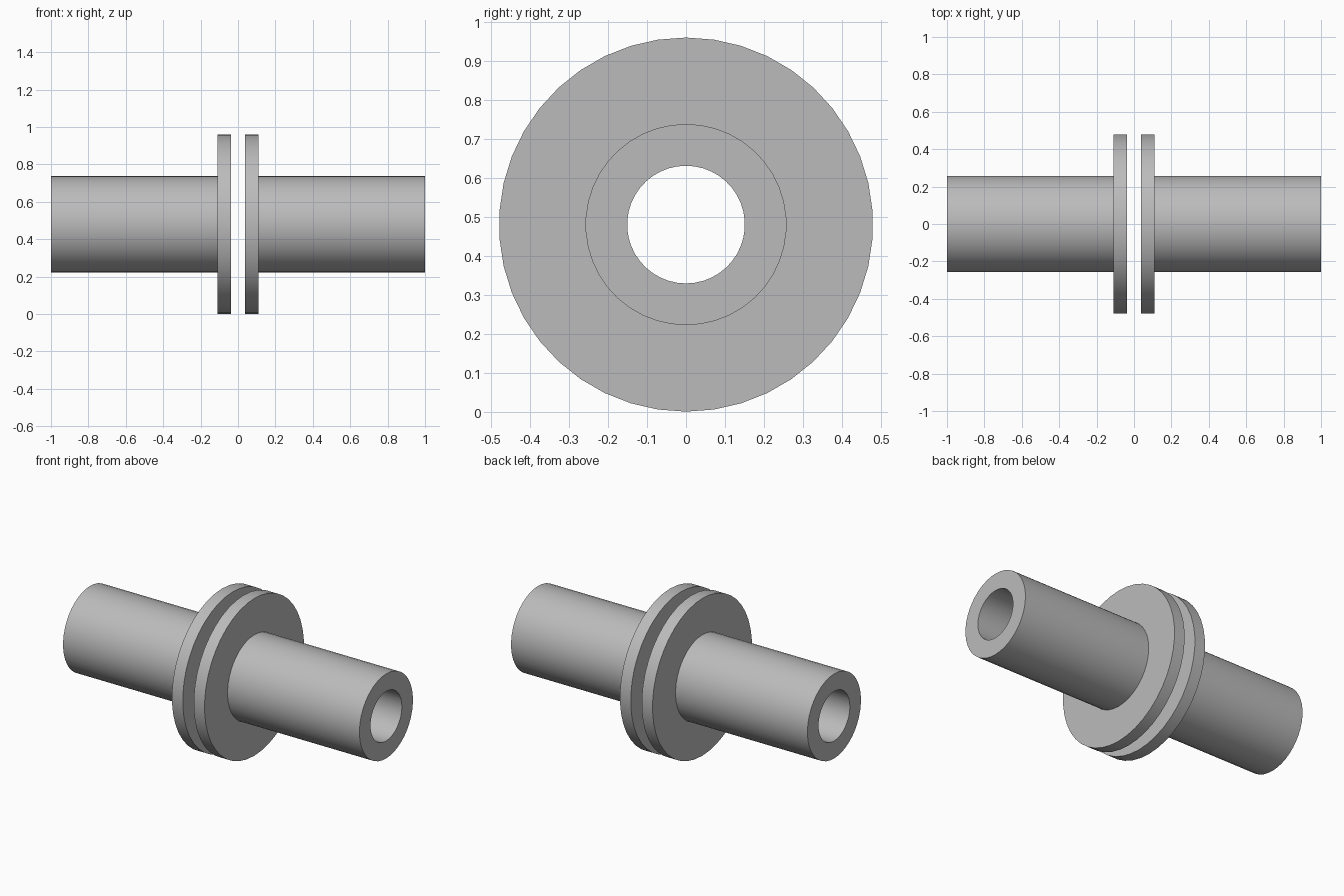
import bpy, bmesh, math
from mathutils import Vector

cube = bpy.data.objects.get("Cube")
if cube:
    bpy.data.objects.remove(cube, do_unlink=True)

SEGMENTS = 42
FLANGE_R, TUBE_R, BORE_R = 0.48, 0.258, 0.151
GAP, FLANGE_END, TUBE_END = 0.037, 0.11, 1.0

# Plain grey metal
metal = bpy.data.materials.new("grey_metal")
metal.use_nodes = True
colour = (0.5, 0.5, 0.5, 1)
metal.diffuse_color = colour
metal.node_tree.nodes["Principled BSDF"].inputs["Base Color"].default_value = colour


def flanged_tube(name, side):
    """Revolve the closed wall section of one flanged pipe about the x axis."""
    section = [(GAP, BORE_R), (GAP, FLANGE_R), (FLANGE_END, FLANGE_R),
               (FLANGE_END, TUBE_R), (TUBE_END, TUBE_R), (TUBE_END, BORE_R)]
    bm = bmesh.new()
    verts = [bm.verts.new((side * x, 0, -r)) for x, r in section]
    edges = [bm.edges.new((verts[i - 1], verts[i])) for i in range(len(verts))]
    bmesh.ops.spin(bm, geom=verts + edges, cent=(0, 0, 0), axis=(1, 0, 0),
                   angle=math.tau, steps=SEGMENTS, use_merge=True)
    bmesh.ops.remove_doubles(bm, verts=bm.verts, dist=1e-5)
    bmesh.ops.recalc_face_normals(bm, faces=bm.faces)
    mesh = bpy.data.meshes.new(name)
    bm.to_mesh(mesh)
    bm.free()
    mesh.materials.append(metal)
    obj = bpy.data.objects.new(name, mesh)
    obj.location = Vector((0, 0, FLANGE_R))
    bpy.context.collection.objects.link(obj)
    bpy.ops.object.select_all(action="DESELECT")
    obj.select_set(True)
    bpy.context.view_layer.objects.active = obj
    bpy.ops.object.shade_smooth_by_angle(angle=math.radians(30))


# Two facing pipes with an open gap between their flanges
flanged_tube("left_flanged_pipe", 1)
flanged_tube("right_flanged_pipe", -1)
